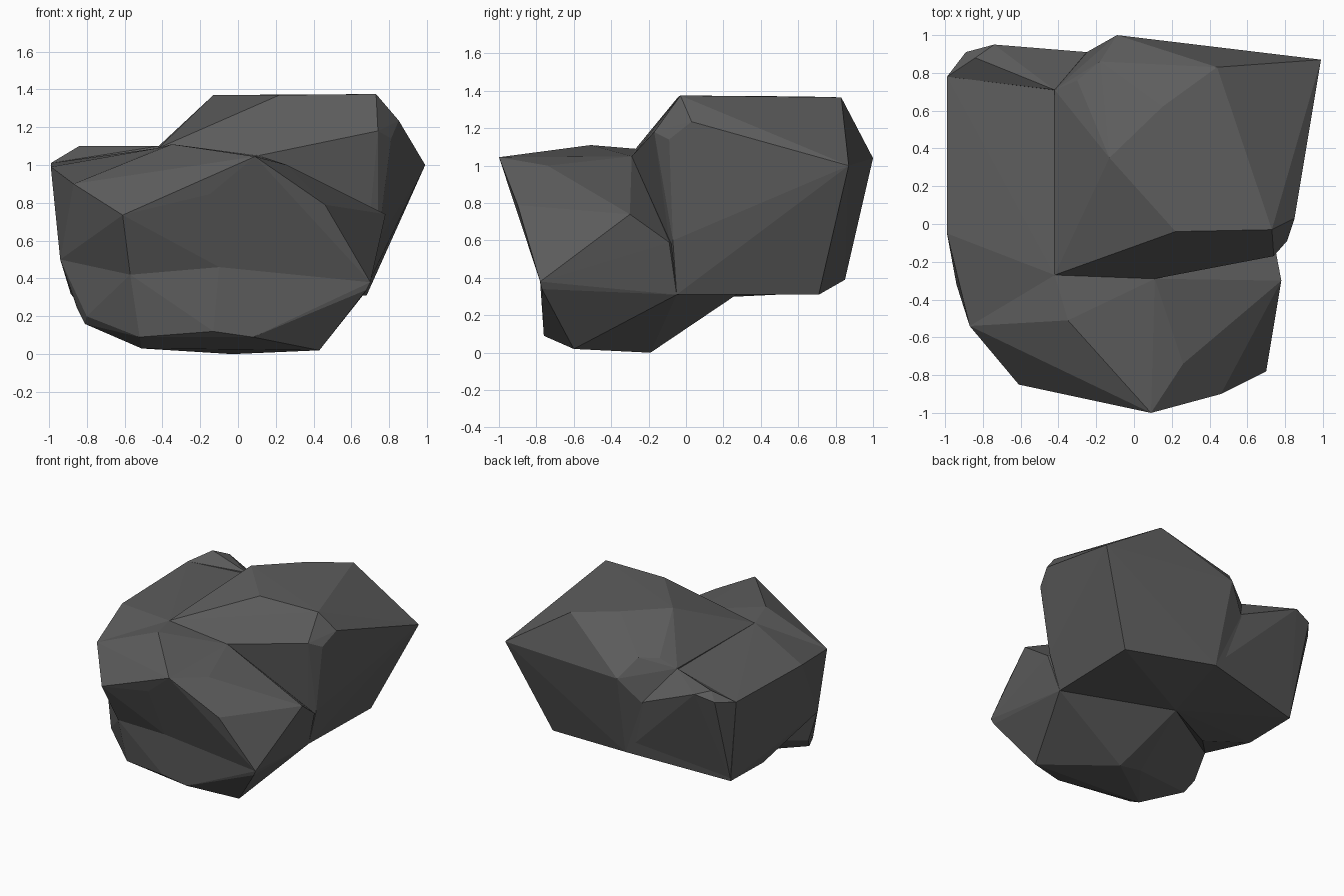
import bpy, bmesh

# One flat grey stone material
stone = bpy.data.materials.new("dark_grey_stone")
stone.diffuse_color = (0.11, 0.11, 0.11, 1)


def chunk(name, corners):
    """Faceted boulder: the convex hull of a few corner points."""
    bm = bmesh.new()
    for c in corners:
        bm.verts.new(c)
    res = bmesh.ops.convex_hull(bm, input=bm.verts)
    junk = {g for g in res["geom_interior"] + res["geom_unused"]
            if isinstance(g, bmesh.types.BMVert) and g.is_valid}
    bmesh.ops.delete(bm, geom=list(junk), context="VERTS")
    bmesh.ops.recalc_face_normals(bm, faces=bm.faces)
    me = bpy.data.meshes.new(name)
    bm.to_mesh(me)
    bm.free()
    me.materials.append(stone)
    ob = bpy.data.objects.new(name, me)
    bpy.context.collection.objects.link(ob)
    return ob


def merge(target, others):
    """Union the boulders so no hidden faces stay inside."""
    for ob in others:
        mod = target.modifiers.new("union", "BOOLEAN")
        mod.operation, mod.solver, mod.object = "UNION", "EXACT", ob
    deps = bpy.context.evaluated_depsgraph_get()
    me = bpy.data.meshes.new_from_object(target.evaluated_get(deps))
    target.modifiers.clear()
    target.data = me
    for ob in others:
        bpy.data.objects.remove(ob)


# Ring of corners shared by the upper and lower halves of the front boulder
waist = [(-0.57, -0.70, 0.42), (-0.1, -0.78, 0.46), (0.70, -0.78, 0.38),
         (-0.94, -0.32, 0.50), (0.74, -0.09, 0.59), (-0.3, 0.2, 0.5)]

front_upper = chunk("boulder", waist + [
    (0.09, -1.0, 1.045), (-0.61, -0.85, 0.735), (-0.15, -0.92, 0.845),
    (-0.87, -0.54, 0.90), (-0.35, -0.51, 1.11), (0.26, -0.74, 1.0),
    (0.46, -0.90, 0.79), (0.78, -0.30, 0.74), (0.11, -0.29, 1.05),
    (-0.42, -0.27, 1.09)])

front_lower = chunk("front_base", waist + [
    (-0.52, -0.66, 0.09), (-0.13, -0.76, 0.12), (0.08, -0.76, 0.09),
    (-0.80, -0.46, 0.20), (-0.51, -0.55, 0.03), (0.43, -0.60, 0.02),
    (-0.03, -0.19, 0.0), (-0.22, -0.19, 0.03), (-0.81, -0.40, 0.16),
    (-0.85, -0.33, 0.24), (0.66, -0.05, 0.31), (0.19, -0.05, 0.31),
    (-0.17, 0.27, 0.31), (0.68, -0.77, 0.34)])

back_right = chunk("back_right", [
    (0.22, -0.04, 1.37), (0.73, -0.03, 1.375), (0.44, 0.83, 1.365),
    (0.15, 0.62, 1.37), (-0.13, 0.35, 1.37), (0.74, -0.17, 1.18),
    (0.81, -0.09, 1.14), (0.85, 0.03, 1.235), (0.99, 0.87, 1.0),
    (-0.09, 1.0, 1.04), (-0.18, 0.86, 1.18), (-0.30, 0.76, 1.17),
    (-0.42, 0.71, 1.10), (-0.42, -0.27, 1.09), (0.11, -0.29, 1.05),
    (0.74, -0.07, 0.60), (0.66, -0.05, 0.31), (0.68, 0.71, 0.31),
    (-0.06, 0.85, 0.39), (-0.17, 0.27, 0.31), (0.19, -0.05, 0.31),
    (-0.25, 0.91, 0.85)])

# Left mass, leaning against the front boulder
back_left = chunk("back_left", [
    (-0.99, 0.78, 1.01), (-0.99, -0.05, 0.99), (-0.42, 0.71, 1.09),
    (-0.42, -0.27, 1.09), (-0.87, -0.54, 0.90), (-0.94, -0.32, 0.50),
    (-0.885, 0.70, 0.32), (-0.87, 0.27, 0.30), (-0.59, 0.07, 0.30),
    (-0.06, 0.85, 0.39), (-0.25, 0.91, 0.85), (-0.17, 0.27, 0.31)])

# Small raised lump on the back left corner
knob = chunk("knob", [
    (-0.84, 0.88, 1.10), (-0.74, 0.95, 1.07), (-0.89, 0.91, 1.03),
    (-0.99, 0.78, 1.01), (-0.42, 0.71, 1.10), (-0.25, 0.91, 0.86),
    (-0.885, 0.70, 0.33), (-0.06, 0.84, 0.40)])

merge(front_upper, [front_lower, back_right, back_left, knob])
